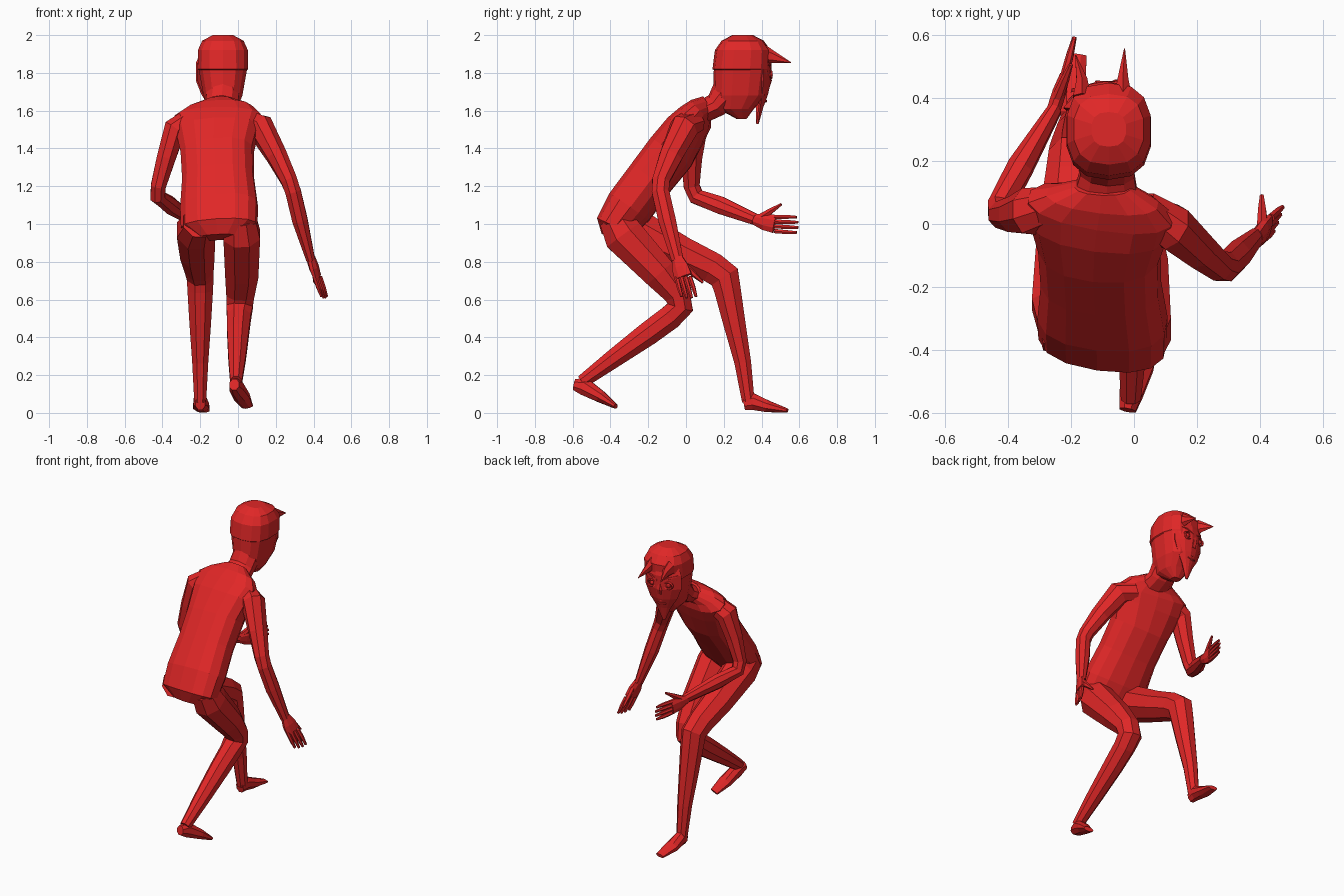
import bpy, bmesh, math
from mathutils import Vector, Matrix

red = bpy.data.materials.new("red")
red.diffuse_color = (0.75, 0.02, 0.02, 1)


def finish(name, bm):
    bmesh.ops.recalc_face_normals(bm, faces=bm.faces)
    me = bpy.data.meshes.new(name)
    bm.to_mesh(me)
    bm.free()
    me.materials.append(red)
    ob = bpy.data.objects.new(name, me)
    bpy.context.collection.objects.link(ob)
    return ob


def tube(name, rings, sides=8, ref=(1, 0, 0), flat=False, power=1.0):
    """Loft rings (x, y, z, half width, half depth) along their path; ref is the width direction."""
    bm = bmesh.new()
    pts = [Vector(r[:3]) for r in rings]
    loops = []
    for i, r in enumerate(rings):
        a = (pts[i] - pts[i - 1]).normalized() if i else Vector()
        b = (pts[i + 1] - pts[i]).normalized() if i < len(pts) - 1 else Vector()
        t = Vector((0, 0, 1)) if flat else (a + b).normalized()
        u = Vector(ref)
        u = (u - t * u.dot(t)).normalized()
        v = t.cross(u)
        loop = []
        for k in range(sides):
            ang = 2 * math.pi * (k + 0.5) / sides
            c, s = math.cos(ang), math.sin(ang)
            c, s = math.copysign(abs(c) ** power, c), math.copysign(abs(s) ** power, s)
            loop.append(bm.verts.new(pts[i] + u * r[3] * c + v * r[4] * s))
        loops.append(loop)
    for p, q in zip(loops, loops[1:]):
        for k in range(sides):
            n = (k + 1) % sides
            bm.faces.new((p[k], p[n], q[n], q[k]))
    bm.faces.new(loops[0])
    bm.faces.new(loops[-1])
    return finish(name, bm)


# Leaning torso and neck
tube("torso", [(-.10, -.385, .93, .11, .06), (-.10, -.37, .985, .205, .105), (-.10, -.30, 1.09, .208, .125),
               (-.105, -.19, 1.24, .192, .125), (-.11, -.08, 1.38, .195, .13), (-.11, .0, 1.50, .225, .11),
               (-.105, .05, 1.565, .235, .09), (-.10, .08, 1.605, .18, .07), (-.10, .12, 1.63, .09, .055)],
     14, (1, -.18, 0), power=.85)
tube("neck", [(-.09, .08, 1.59, .11, .06), (-.085, .16, 1.63, .09, .065), (-.08, .22, 1.70, .09, .085),
              (-.08, .25, 1.78, .09, .09)], 10)

# Head with a slightly raised cap edge
tube("head", [(-.085, .295, 1.555, .03, .025), (-.083, .265, 1.61, .08, .095), (-.08, .285, 1.68, .105, .14),
              (-.08, .295, 1.815, .13, .148), (-.08, .292, 1.82, .136, .152), (-.08, .30, 1.92, .135, .147),
              (-.08, .30, 1.97, .112, .112), (-.08, .30, 2.0, .055, .055)], 14, flat=True, power=.78)

# Legs: forward leg and trailing leg
tube("forward_leg", [(-.205, -.38, 1.01, .09, .09), (-.222, -.25, .965, .11, .115), (-.215, -.02, .845, .098, .095),
                     (-.205, .14, .768, .082, .088), (-.20, .205, .72, .076, .088), (-.20, .22, .65, .073, .076),
                     (-.20, .255, .48, .062, .064), (-.20, .30, .27, .046, .048), (-.20, .33, .06, .034, .036)])
tube("trailing_leg", [(.01, -.38, 1.03, .09, .09), (.02, -.33, .94, .105, .115), (.02, -.14, .74, .095, .095),
                      (.012, -.045, .625, .08, .075), (.008, -.03, .56, .076, .075), (.005, -.085, .505, .068, .07),
                      (.0, -.20, .42, .062, .068), (-.005, -.38, .29, .05, .054), (-.01, -.55, .165, .034, .038)])

# Feet
tube("forward_foot", [(-.20, .305, .05, .028, .038), (-.20, .355, .06, .038, .048),
                      (-.195, .43, .035, .046, .034), (-.18, .537, .012, .032, .012)])
tube("trailing_foot", [(-.02, -.59, .15, .028, .032), (-.01, -.54, .14, .04, .05),
                       (.02, -.45, .085, .046, .034), (.05, -.372, .034, .032, .013)])

# Arms
tube("lowered_arm", [(.03, .045, 1.545, .06, .07), (.12, -.01, 1.51, .075, .08), (.205, -.08, 1.36, .058, .065),
                     (.27, -.133, 1.23, .047, .05), (.292, -.135, 1.17, .045, .05),
                     (.328, -.10, 1.02, .044, .05), (.385, -.045, .81, .025, .034)])
tube("raised_arm", [(-.24, .06, 1.56, .06, .06), (-.335, .04, 1.50, .065, .078), (-.38, .03, 1.35, .054, .06),
                    (-.422, .03, 1.20, .043, .046), (-.425, .055, 1.145, .042, .046),
                    (-.36, .18, 1.10, .044, .05), (-.25, .365, 1.025, .024, .033)])


# Hands: flat palm, four fingers and a thumb
def hand(name, wrist, knuckle, tip, side, thumb):
    w, k, t, s = Vector(wrist), Vector(knuckle), Vector(tip), Vector(side).normalized()
    tube(name + "_palm", [(*w, .03, .024), (*w.lerp(k, .5), .048, .024), (*k, .052, .017)], 8, s)
    for i in range(4):
        o = i - 1.5
        end = t - (t - k) * .06 * abs(o)
        tube(f"{name}_finger_{i + 1}", [(*(k + s * o * .025), .013, .014),
                                        (*(k.lerp(end, .55) + s * o * .027), .012, .012),
                                        (*(end + s * o * .027), .008, .007)], 6, s)
    b = w.lerp(k, .4) + s * .025
    th = Vector(thumb)
    tube(name + "_thumb", [(*b, .022, .018), (*b.lerp(th, .55), .015, .014), (*th, .007, .007)], 6,
         (k - w).normalized())


hand("raised_hand", (-.255, .36, 1.025), (-.22, .47, 1.0), (-.187, .597, .995), (0, 0, 1), (-.20, .505, 1.105))
hand("lowered_hand", (.385, -.045, .82), (.42, -.015, .72), (.46, .018, .605), (.35, .94, 0), (.405, .09, .69))

# Face mask pieces are built square to +y, then turned a little about the head centre
turn = (Matrix.Translation((-.085, .285, 0)) @ Matrix.Rotation(math.radians(10), 4, 'Z')
        @ Matrix.Translation((0, -.30, 0)))


def placed(ob):
    ob.data.transform(turn)


# Pointed mask running down to the beard
bm = bmesh.new()
rows = []
for z, y, w in [(1.93, .435, .085), (1.85, .462, .118), (1.76, .46, .118), (1.69, .445, .09),
                (1.62, .42, .045), (1.53, .395, .006)]:
    rows.append([bm.verts.new((w * c, y - .06 * c * c * w / .118, z)) for c in (-1, -.6, -.2, .2, .6, 1)])
for p, q in zip(rows, rows[1:]):
    for i in range(5):
        bm.faces.new((p[i], p[i + 1], q[i + 1], q[i]))
mask = finish("face_mask", bm)
placed(mask)
sol = mask.modifiers.new("thickness", 'SOLIDIFY')
sol.thickness = .012
sol.offset = 0

# Eye rings, eyeballs and brows, mirrored
for s, label in ((-1, "left"), (1, "right")):
    c = Vector((s * .055, .450, 1.79))
    n = 10
    bm = bmesh.new()
    ring = []
    for r, d in ((.036, 0), (.031, .012), (.023, .008), (.021, 0)):
        ring.append([bm.verts.new(c + Vector((r * math.cos(2 * math.pi * k / n), d,
                                              .75 * r * math.sin(2 * math.pi * k / n)))) for k in range(n)])
    for p, q in zip(ring, ring[1:]):
        for k in range(n):
            bm.faces.new((p[k], p[(k + 1) % n], q[(k + 1) % n], q[k]))
    placed(finish(label + "_eye_ring", bm))
    bm = bmesh.new()
    bmesh.ops.create_icosphere(bm, subdivisions=2, radius=.016, matrix=Matrix.Translation(c))
    placed(finish(label + "_eye", bm))
    placed(tube(label + "_brow", [(s * .015, .460, 1.815, .010, .008), (s * .06, .450, 1.84, .010, .009),
                                  (s * .105, .42, 1.85, .006, .005)], 5, (0, 1, 0)))

# Nose and lips
placed(tube("nose", [(0, .455, 1.81, .012, .008), (0, .460, 1.76, .02, .014), (0, .452, 1.725, .018, .01)], 5))
for z in (1.68, 1.655):
    placed(tube("lip", [(-.03, .435, z, .004, .004), (0, .440, z - .004, .008, .009), (.03, .435, z, .004, .004)],
                5, (0, 1, 0)))

# Forward-pointing horns
for name, x, tip in (("left_horn", -.165, (-.185, .535, 1.86)), ("right_horn", -.035, (-.03, .555, 1.855))):
    tube(name, [(x, .40, 1.90, .032, .055), (x, .455, 1.885, .02, .034), (*tip, .002, .002)], 6)
